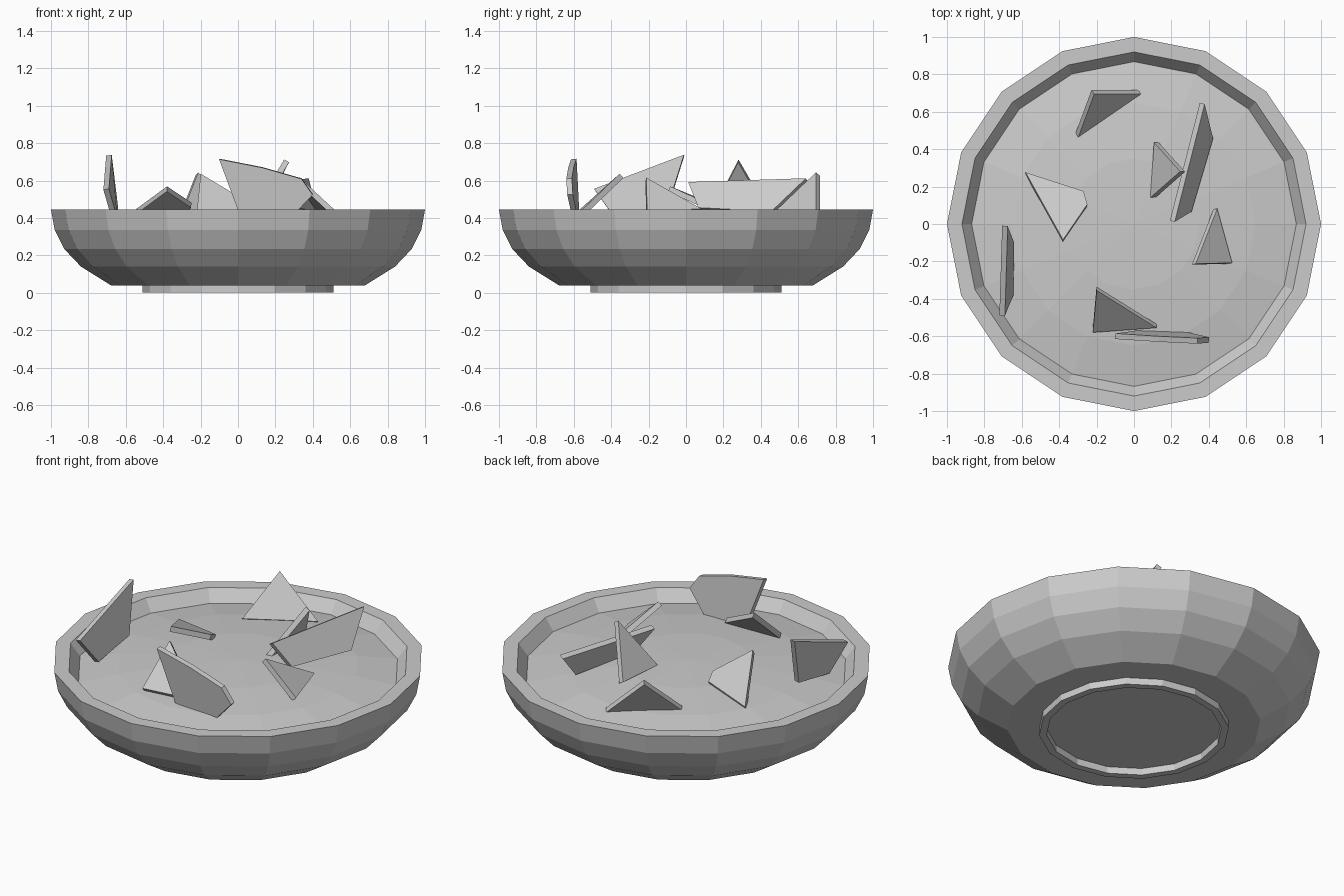
import bpy, bmesh, math
from mathutils import Vector

if "Cube" in bpy.data.objects:
    bpy.data.objects.remove(bpy.data.objects["Cube"])

SIDES = 16


def finish(name, bm):
    bmesh.ops.recalc_face_normals(bm, faces=bm.faces)
    mesh = bpy.data.meshes.new(name)
    bm.to_mesh(mesh)
    bm.free()
    obj = bpy.data.objects.new(name, mesh)
    bpy.context.collection.objects.link(obj)
    return obj


def lathe(name, profile, closed=False):
    """Revolve (radius, z) points; radius 0 becomes a single pole."""
    bm = bmesh.new()
    rings = []
    for r, z in profile:
        if r == 0:
            rings.append([bm.verts.new((0, 0, z))] * SIDES)
        else:
            rings.append([bm.verts.new((r * math.cos(math.tau * i / SIDES),
                                        r * math.sin(math.tau * i / SIDES), z))
                          for i in range(SIDES)])
    pairs = list(zip(rings, rings[1:]))
    if closed:
        pairs.append((rings[-1], rings[0]))
    for a, b in pairs:
        for i in range(SIDES):
            j = (i + 1) % SIDES
            bm.faces.new(list(dict.fromkeys((a[i], a[j], b[j], b[i]))))
    return finish(name, bm)


def shard(name, points, thickness=0.03):
    """Extrude a tilted polygon evenly to both sides; low corners sink in."""
    pts = [Vector((x, y, z - (0.012 if z < 0.5 else 0))) for x, y, z in points]
    normal = Vector()
    for p, q in zip(pts, pts[1:] + pts[:1]):
        normal += p.cross(q)
    normal.normalize()
    off = normal * thickness / 2
    bm = bmesh.new()
    top = [bm.verts.new(p + off) for p in pts]
    low = [bm.verts.new(p - off) for p in pts]
    bm.faces.new(top)
    bm.faces.new(low[::-1])
    n = len(pts)
    for i in range(n):
        j = (i + 1) % n
        bm.faces.new((top[j], top[i], low[i], low[j]))
    return finish(name, bm)


# Bowl shell with rim and hollow inside
lathe("bowl", [(0, 0.04), (0.68, 0.04), (0.84, 0.14), (0.93, 0.235),
               (0.98, 0.335), (1.0, 0.445), (0.92, 0.445), (0.865, 0.37),
               (0.78, 0.2), (0.62, 0.1), (0, 0.08)])

# Foot ring under the bowl
lathe("foot_ring", [(0.51, 0.045), (0.51, 0), (0.47, 0), (0.47, 0.045)], closed=True)

# Gently domed filling
lathe("filling", [(0.868, 0.375), (0.65, 0.41), (0.35, 0.435), (0, 0.443)])

# Crisp shards standing in the filling
shard("shard_left", [(-.69, -.01, .735), (-.705, -.49, .553),
                     (-.66, -.38, .41), (-.655, -.1, .46)])
shard("shard_front", [(-.1, -.6, .715), (.13, -.615, .67), (.34, -.625, .61),
                      (.4, -.62, .525), (.27, -.59, .40), (.01, -.585, .43)])
shard("shard_front_inner", [(-.2, -.345, .625), (.12, -.545, .445),
                            (-.22, -.57, .435)])
shard("shard_back", [(-.22, .705, .635), (.03, .705, .415), (-.305, .475, .43)])
shard("shard_left_inner", [(-.58, .27, .42), (-.27, .17, .45),
                           (-.25, .1, .48), (-.38, -.09, .555)])
shard("shard_centre", [(.26, .28, .705), (.12, .435, .45), (.1, .14, .445)])
shard("shard_long", [(.365, .645, .605), (.41, .46, .44),
                     (.295, .07, .46), (.205, .015, .585)])
shard("shard_right", [(.32, -.215, .605), (.435, .08, .45), (.515, -.21, .436)])
